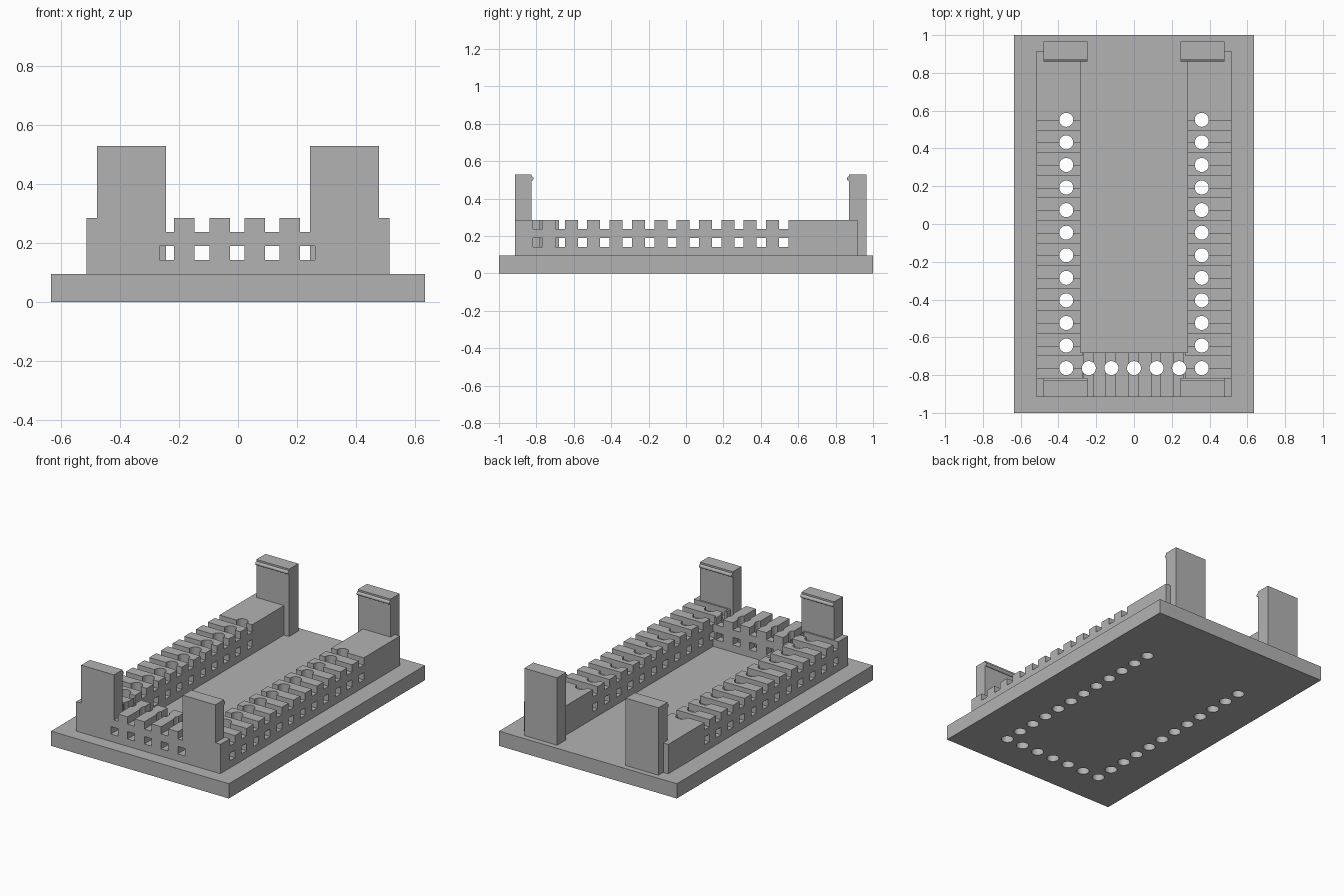
import bpy
import bmesh
import math

cube = bpy.data.objects.get("Cube")
if cube:
    bpy.data.objects.remove(cube, do_unlink=True)

grey = bpy.data.materials.new("plain grey")
grey.use_nodes = True
grey.diffuse_color = (0.45, 0.45, 0.45, 1)
grey.node_tree.nodes["Principled BSDF"].inputs["Base Color"].default_value = (0.45, 0.45, 0.45, 1)

PITCH = 0.1195            # spacing of the pin holes
COL_X = 3 * PITCH         # side columns of holes
ROW_Y = -0.763            # front row of holes
BASE_Z, RAIL_Z, POST_Z = 0.095, 0.285, 0.53
OUT_X, IN_X = 0.515, 0.282
FRONT_Y, BAR_Y, BACK_Y = -0.915, -0.68, 0.916


def add_prism(bm, points, offset):
    """Extrude a closed 3D outline along an offset."""
    face = bm.faces.new([bm.verts.new(p) for p in points])
    ext = bmesh.ops.extrude_face_region(bm, geom=[face])
    moved = [v for v in ext["geom"] if isinstance(v, bmesh.types.BMVert)]
    bmesh.ops.translate(bm, verts=moved, vec=offset)


def add_box(bm, x0, x1, y0, y1, z0, z1):
    add_prism(bm, [(x0, y0, z0), (x1, y0, z0), (x1, y1, z0), (x0, y1, z0)], (0, 0, z1 - z0))


def finish(bm, name):
    bmesh.ops.recalc_face_normals(bm, faces=bm.faces)
    mesh = bpy.data.meshes.new(name)
    bm.to_mesh(mesh)
    bm.free()
    mesh.materials.append(grey)
    ob = bpy.data.objects.new(name, mesh)
    bpy.context.collection.objects.link(ob)
    return ob


def cut(ob, cutter):
    mod = ob.modifiers.new("cut", "BOOLEAN")
    mod.operation = "DIFFERENCE"
    mod.solver = "EXACT"
    mod.object = cutter
    bpy.context.view_layer.objects.active = ob
    bpy.ops.object.modifier_apply(modifier=mod.name)


# Base plate
bm = bmesh.new()
add_box(bm, -0.635, 0.635, -1, 1, 0, BASE_Z)
base = finish(bm, "base_plate")

# U-shaped rail
bm = bmesh.new()
outline = [(-OUT_X, FRONT_Y), (OUT_X, FRONT_Y), (OUT_X, BACK_Y), (IN_X, BACK_Y),
           (IN_X, BAR_Y), (-IN_X, BAR_Y), (-IN_X, BACK_Y), (-OUT_X, BACK_Y)]
add_prism(bm, [(x, y, BASE_Z) for x, y in outline], (0, 0, RAIL_Z - BASE_Z))
rail = finish(bm, "pin_rail")

# Round pin holes through rail and base
bm = bmesh.new()
centres = [(s * COL_X, ROW_Y + i * PITCH) for s in (-1, 1) for i in range(12)]
centres += [(i * PITCH, ROW_Y) for i in range(-2, 3)]
for cx, cy in centres:
    ring = [(cx + 0.037 * math.cos(a), cy + 0.037 * math.sin(a), -0.1)
            for a in (math.tau * k / 32 for k in range(32))]
    add_prism(bm, ring, (0, 0, 0.5))
holes = finish(bm, "hole_cutter")

# Wire slots on top and square tunnels below
bm = bmesh.new()
for z0, z1 in ((0.142, 0.19), (0.238, 0.4)):
    for i in range(12):
        y1 = ROW_Y + i * PITCH - 0.004
        add_box(bm, IN_X - 0.01, 0.6, y1 - 0.05, y1, z0, z1)
        add_box(bm, -0.6, 0.01 - IN_X, y1 - 0.05, y1, z0, z1)
    for i in range(-2, 3):
        xc = i * PITCH - 0.003
        add_box(bm, xc - 0.025, xc + 0.025, FRONT_Y - 0.1, BAR_Y + 0.1, z0, z1)
slots = finish(bm, "slot_cutter")

cut(base, holes)
cut(rail, slots)
cut(rail, holes)
for cutter in (holes, slots):
    bpy.data.objects.remove(cutter, do_unlink=True)


# Clip posts with a rounded snap ridge on the inner face
def clip_post(name, x0, outer_y, inner_y, z0):
    d = 1 if inner_y > outer_y else -1
    profile = [(outer_y, z0), (inner_y, z0)]
    for k in range(9):
        a = math.pi * (k / 8 - 0.5)
        profile.append((inner_y + d * 0.012 * math.cos(a), 0.507 + 0.012 * math.sin(a)))
    profile += [(inner_y, POST_Z), (outer_y, POST_Z)]
    bm = bmesh.new()
    add_prism(bm, [(x0, y, z) for y, z in profile], (0.234, 0, 0))
    finish(bm, name)


for side, x0 in (("left", 0.245), ("right", -0.479)):
    clip_post("front_post_" + side, x0, FRONT_Y, -0.827, 0.238)
    clip_post("back_post_" + side, x0, 0.965, 0.872, BASE_Z)
